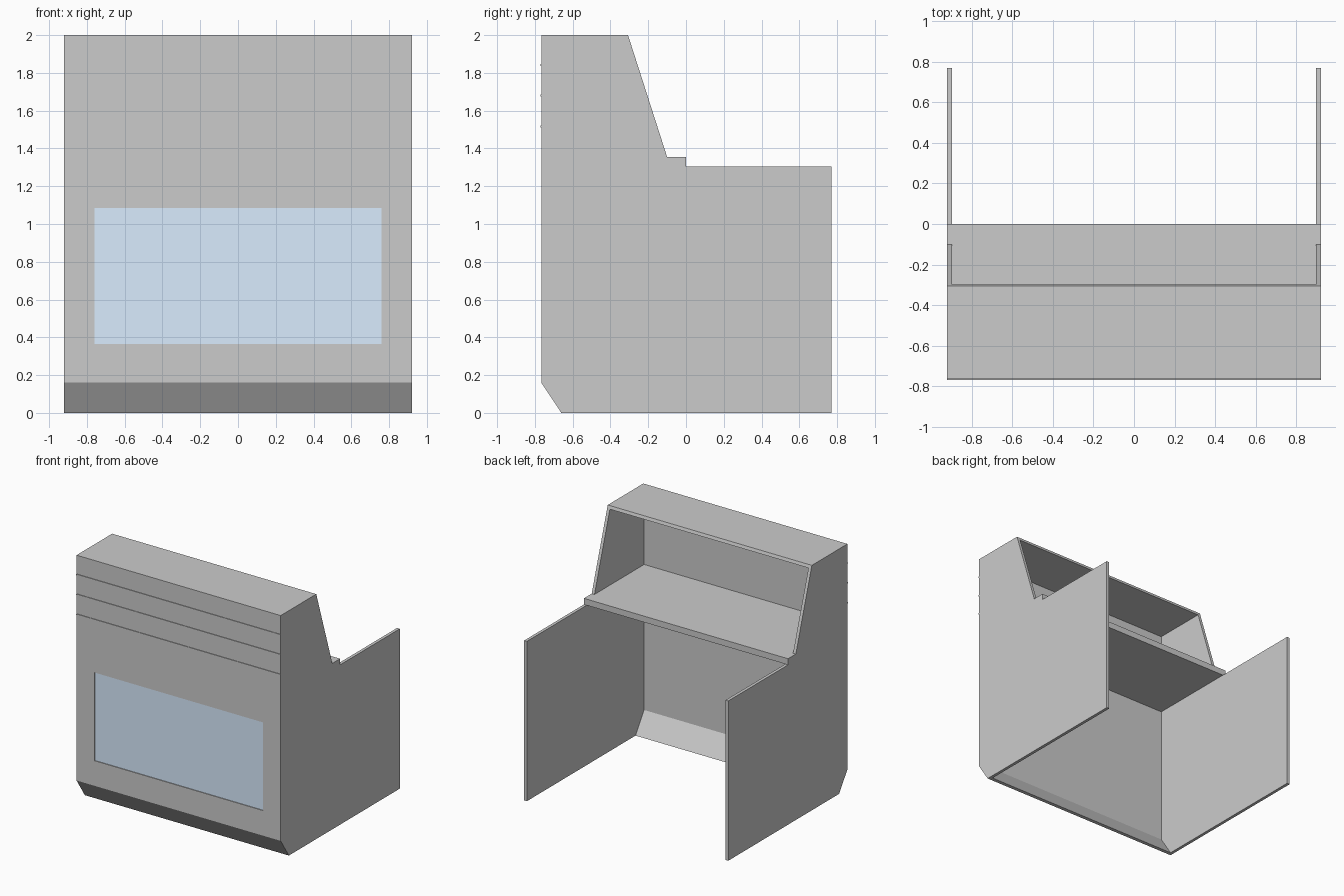
import bpy, bmesh

if "Cube" in bpy.data.objects:
    bpy.data.objects.remove(bpy.data.objects["Cube"])

W, T = 0.922, 0.025           # half width, board thickness
FRONT, BACK = -0.766, 0.771
IN = FRONT + T


def extrude_x(name, profile, x0, x1):
    """Extrude a (y, z) profile from x0 to x1."""
    bm = bmesh.new()
    face = bm.faces.new([bm.verts.new((x0, y, z)) for y, z in profile])
    ext = bmesh.ops.extrude_face_region(bm, geom=[face])
    moved = [g for g in ext["geom"] if isinstance(g, bmesh.types.BMVert)]
    bmesh.ops.translate(bm, verts=moved, vec=(x1 - x0, 0, 0))
    bmesh.ops.recalc_face_normals(bm, faces=bm.faces)
    return to_object(name, bm)


def extrude_z(name, outline, z0, z1):
    """Extrude an (x, y) outline from z0 to z1."""
    bm = bmesh.new()
    face = bm.faces.new([bm.verts.new((x, y, z0)) for x, y in outline])
    ext = bmesh.ops.extrude_face_region(bm, geom=[face])
    moved = [g for g in ext["geom"] if isinstance(g, bmesh.types.BMVert)]
    bmesh.ops.translate(bm, verts=moved, vec=(0, 0, z1 - z0))
    bmesh.ops.recalc_face_normals(bm, faces=bm.faces)
    return to_object(name, bm)


def to_object(name, bm):
    mesh = bpy.data.meshes.new(name)
    bm.to_mesh(mesh)
    bm.free()
    ob = bpy.data.objects.new(name, mesh)
    bpy.context.collection.objects.link(ob)
    return ob


def box(name, x, y0, y1, z0, z1):
    return extrude_x(name, [(y0, z0), (y1, z0), (y1, z1), (y0, z1)], -x, x)


# Side panels
side = [(-0.66, 0), (BACK, 0), (BACK, 1.305), (-0.10, 1.305), (-0.10, 1.355),
        (-0.307, 2), (FRONT, 2), (FRONT, 0.16)]
extrude_x("right_side_panel", side, W - T, W)
extrude_x("left_side_panel", side, -W, T - W)

# Folded front wall with kick slope and roof
shell = [(-0.66, 0), (FRONT, 0.16), (FRONT, 2), (-0.307, 2), (-0.299, 2 - T),
         (IN, 2 - T), (IN, 0.167), (-0.63, 0)]
wall = extrude_x("front_wall_and_roof", shell, T - W, W - T)

# Shallow recess for the window
cutter = box("recess_cutter", 0.76, FRONT - 0.1, FRONT + 0.010, 0.365, 1.085)
cutter.hide_render = True
mod = wall.modifiers.new("recess", 'BOOLEAN')
mod.operation = 'DIFFERENCE'
mod.solver = 'EXACT'
mod.object = cutter
bpy.context.view_layer.objects.active = wall
bpy.ops.object.modifier_apply(modifier=mod.name)
bpy.data.objects.remove(cutter, do_unlink=True)

# Blue window pane
pane = box("window_pane", 0.76, FRONT + 0.006, FRONT + 0.012, 0.365, 1.085)
blue = bpy.data.materials.new("window_blue")
blue.diffuse_color = (0.70, 0.84, 1.0, 1)
blue.use_nodes = True
blue.node_tree.nodes["Principled BSDF"].inputs["Base Color"].default_value = blue.diffuse_color
pane.data.materials.append(blue)

# Counter, notched around the side panels
half = [(W, 0), (W, -0.10), (W - T, -0.10), (W - T, IN)]
extrude_z("counter", half + [(-x, y) for x, y in reversed(half)], 1.305, 1.355)

# Thin trim strips across the upper front
for i, z in enumerate((1.517, 1.68, 1.842)):
    box(f"trim_strip_{i + 1}", W, FRONT - 0.005, FRONT + 0.002, z - 0.005, z + 0.005)
